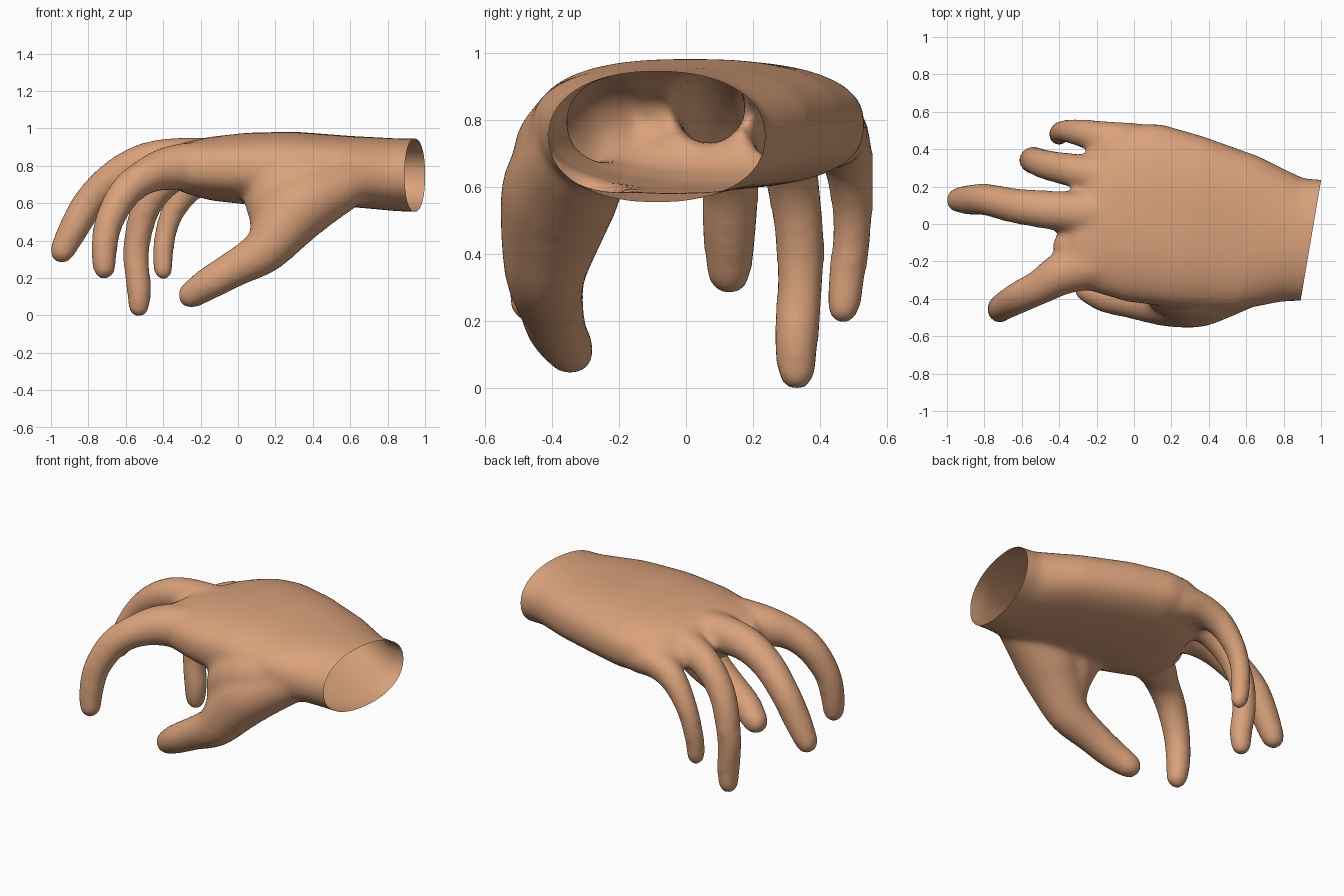
import bpy, bmesh, math
from mathutils import Vector

if "Cube" in bpy.data.objects:
    bpy.data.objects.remove(bpy.data.objects["Cube"])

SIDES = 20
bm = bmesh.new()


def loft(rings):
    """Skin a list of equal-length point rings into a closed body."""
    loops = [[bm.verts.new(p) for p in r] for r in rings]
    faces = [bm.faces.new(loops[0][::-1]), bm.faces.new(loops[-1])]
    for a, b in zip(loops, loops[1:]):
        for i in range(len(a)):
            j = (i + 1) % len(a)
            faces.append(bm.faces.new((a[i], a[j], b[j], b[i])))
    bmesh.ops.recalc_face_normals(bm, faces=faces)


def spline(pts, steps=5):
    """Catmull-Rom through (x, y, z, radius) points."""
    v = [Vector(p) for p in pts]
    v = [v[0] * 2 - v[1]] + v + [v[-1] * 2 - v[-2]]
    out = []
    for i in range(1, len(v) - 2):
        a, b, c, d = v[i - 1:i + 3]
        for s in range(steps):
            t = s / steps
            out.append(0.5 * (2 * b + (c - a) * t + (2 * a - 5 * b + 4 * c - d) * t * t
                              + (3 * b - a - 3 * c + d) * t ** 3))
    return out + [v[-2]]


def finger(pts):
    """Tapered tube with rounded ends."""
    path = spline(pts)
    cen = [p.to_3d() for p in path]
    rad = [p[3] for p in path]
    stations = []
    for i, c in enumerate(cen):
        t = (cen[min(i + 1, len(cen) - 1)] - cen[max(i - 1, 0)]).normalized()
        stations.append((c, t, rad[i]))
    (c0, t0, r0), (c1, t1, r1) = stations[0], stations[-1]
    angles = [math.radians(a) for a in (25, 50, 70, 84)]
    start = [(c0 - t0 * r0 * math.sin(a), t0, r0 * math.cos(a)) for a in reversed(angles)]
    end = [(c1 + t1 * r1 * math.sin(a), t1, r1 * math.cos(a)) for a in angles]
    rings = []
    for c, t, r in start + stations + end:
        u = t.cross(Vector((0, 1, 0))).normalized()
        w = t.cross(u)
        rings.append([c + r * (u * math.cos(k) + w * math.sin(k))
                      for k in (2 * math.pi * i / SIDES for i in range(SIDES))])
    loft(rings)


def section(x, yc, zc, ry, rz, shear, power=2.5):
    """Slanted super-ellipse cross-section of palm and wrist."""
    ring = []
    for i in range(32):
        a = 2 * math.pi * i / 32
        c, s = math.cos(a), math.sin(a)
        y = ry * math.copysign(abs(c) ** (2 / power), c)
        z = rz * math.copysign(abs(s) ** (2 / power), s)
        ring.append(Vector((x + shear * y, yc + y, zc + z)))
    return ring


# palm and wrist
loft([section(*s) for s in (
    (1.06, -0.09, 0.747, 0.32, 0.198, 0.17, 2.2),
    (0.85, -0.085, 0.752, 0.33, 0.195, 0.17, 2.2),
    (0.60, -0.05, 0.77, 0.415, 0.190, 0.15),
    (0.30, 0.01, 0.785, 0.46, 0.198, 0.15),
    (0.05, 0.06, 0.785, 0.475, 0.192, 0.2),
    (-0.12, 0.09, 0.785, 0.445, 0.172, 0.28),
    (-0.24, 0.08, 0.79, 0.40, 0.14, 0.34),
    (-0.30, 0.08, 0.79, 0.36, 0.09, 0.36))])

# index, middle, ring, little finger, thumb
finger([(-0.10, -0.19, 0.80, .14), (-0.35, -0.25, 0.79, .122), (-0.50, -0.335, 0.74, .096),
        (-0.61, -0.39, 0.65, .088), (-0.69, -0.435, 0.50, .078), (-0.715, -0.455, 0.36, .072),
        (-0.715, -0.465, 0.255, .064)])
finger([(-0.10, 0.06, 0.83, .12), (-0.32, 0.065, 0.84, .112), (-0.50, 0.08, 0.82, .102),
        (-0.65, 0.10, 0.745, .094), (-0.785, 0.13, 0.62, .087), (-0.87, 0.13, 0.48, .083),
        (-0.94, 0.128, 0.345, .069)])
finger([(-0.05, 0.25, 0.81, .11), (-0.22, 0.27, 0.80, .10), (-0.37, 0.295, 0.73, .088),
        (-0.48, 0.32, 0.60, .08), (-0.53, 0.34, 0.45, .075), (-0.545, 0.34, 0.30, .07),
        (-0.53, 0.33, 0.15, .068), (-0.53, 0.33, 0.05, .06)])
finger([(0.02, 0.43, 0.76, .11), (-0.13, 0.455, 0.75, .095), (-0.25, 0.48, 0.69, .08),
        (-0.34, 0.495, 0.57, .066), (-0.385, 0.495, 0.45, .06), (-0.40, 0.48, 0.33, .057),
        (-0.40, 0.47, 0.24, .053)])
finger([(0.57, -0.32, 0.71, .145), (0.36, -0.37, 0.60, .178), (0.25, -0.40, 0.48, .158),
        (0.14, -0.42, 0.345, .124), (-0.02, -0.405, 0.25, .10), (-0.15, -0.385, 0.175, .09),
        (-0.25, -0.345, 0.11, .075)])

# flesh between thumb and palm, and webs at the finger roots
finger([(0.55, -0.30, 0.76, .15), (0.35, -0.345, 0.705, .17), (0.21, -0.345, 0.63, .155),
        (0.17, -0.37, 0.48, .11)])
finger([(0.20, -0.27, 0.74, .15), (0.12, -0.29, 0.67, .10), (0.14, -0.35, 0.52, .08)])
finger([(-0.20, -0.08, 0.81, .10), (-0.355, -0.11, 0.80, .08)])
finger([(-0.10, 0.37, 0.78, .11), (-0.16, 0.37, 0.76, .09)])

mesh = bpy.data.meshes.new("hand")
bm.to_mesh(mesh)
bm.free()
hand = bpy.data.objects.new("hand", mesh)
bpy.context.collection.objects.link(hand)

# fuse all parts into one smooth skin
rm = hand.modifiers.new("fuse", 'REMESH')
rm.mode = 'VOXEL'
rm.voxel_size = 0.018
sm = hand.modifiers.new("soften", 'SMOOTH')
sm.factor = 0.5
sm.iterations = 16
deps = bpy.context.evaluated_depsgraph_get()
skin = bpy.data.meshes.new_from_object(hand.evaluated_get(deps))
hand.modifiers.clear()

# cut the wrist open on a slant
bm = bmesh.new()
bm.from_mesh(skin)
bmesh.ops.bisect_plane(bm, geom=bm.verts[:] + bm.edges[:] + bm.faces[:],
                       plane_co=(0.945, -0.09, 0.75), plane_no=(1, -0.17, 0), clear_outer=True)
for f in bm.faces:
    f.smooth = True
    f.material_index = 0
bm.to_mesh(skin)
bm.free()
hand.data = skin

tan = bpy.data.materials.new("skin tan")
tan.diffuse_color = (0.70, 0.36, 0.20, 1)
tan.use_nodes = True
tan.node_tree.nodes["Principled BSDF"].inputs["Base Color"].default_value = tan.diffuse_color
skin.materials.clear()
skin.materials.append(tan)
